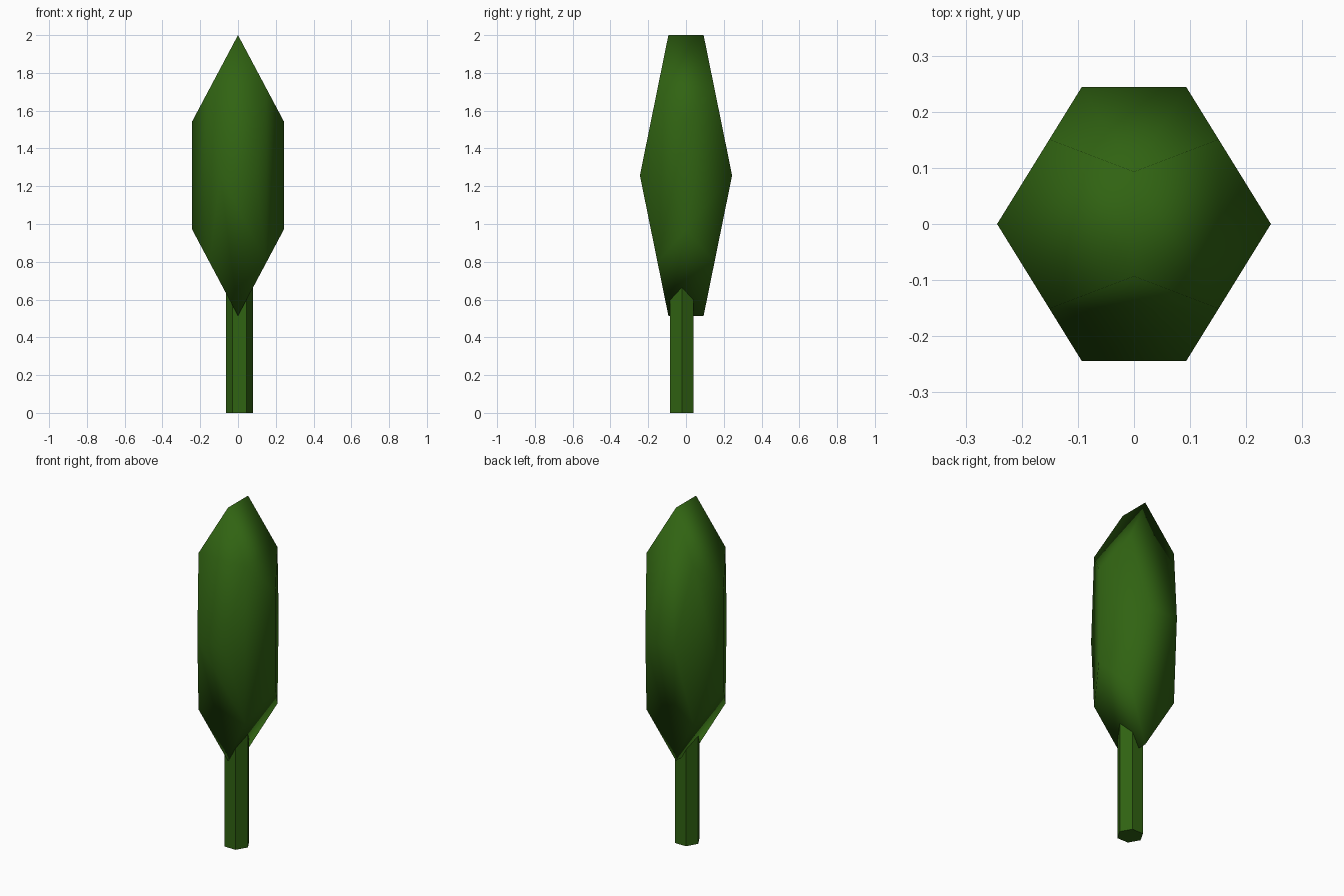
import bpy, bmesh
from itertools import product
from mathutils import Vector

if "Cube" in bpy.data.objects:
    bpy.data.objects.remove(bpy.data.objects["Cube"])

green = bpy.data.materials.new("leaf_green")
green.diffuse_color = (0.03, 0.125, 0.006, 1)
green.use_nodes = True
green.node_tree.nodes["Principled BSDF"].inputs["Base Color"].default_value = green.diffuse_color


def add_object(name, bm, smooth):
    bmesh.ops.recalc_face_normals(bm, faces=bm.faces)
    for f in bm.faces:
        f.smooth = smooth
    mesh = bpy.data.meshes.new(name)
    bm.to_mesh(mesh)
    bm.free()
    mesh.materials.append(green)
    obj = bpy.data.objects.new(name, mesh)
    bpy.context.collection.objects.link(obj)
    return obj


# Crown: a smooth-shaded dodecahedron stretched upwards
phi = (1 + 5 ** 0.5) / 2
points = {p for p in product((-1, 1), repeat=3)}
for a, b in product((-1, 1), repeat=2):
    s, l = a / phi, b * phi
    points |= {(0, s, l), (s, l, 0), (l, 0, s)}
bm = bmesh.new()
for p in sorted(points):
    bm.verts.new(p)
bmesh.ops.convex_hull(bm, input=bm.verts)
bmesh.ops.dissolve_limit(bm, angle_limit=0.05, verts=bm.verts, edges=bm.edges)
bmesh.ops.scale(bm, vec=Vector((0.244, 0.244, 0.743)) / phi, verts=bm.verts)
bmesh.ops.translate(bm, vec=(0, 0, 1.257), verts=bm.verts)
add_object("crown", bm, True)

# Trunk: slightly off-centre hexagonal post running up into the crown
height = 0.86
bm = bmesh.new()
bmesh.ops.create_cone(bm, cap_ends=True, segments=6, radius1=0.072,
                      radius2=0.072, depth=height)
# Turn so that a corner points along x
if max(v.co.x for v in bm.verts) < 0.07:
    from math import pi
    from mathutils import Matrix
    bmesh.ops.rotate(bm, cent=(0, 0, 0), matrix=Matrix.Rotation(pi / 6, 3, 'Z'),
                     verts=bm.verts)
bmesh.ops.translate(bm, vec=(0.008, -0.022, height / 2), verts=bm.verts)
add_object("trunk", bm, False)
